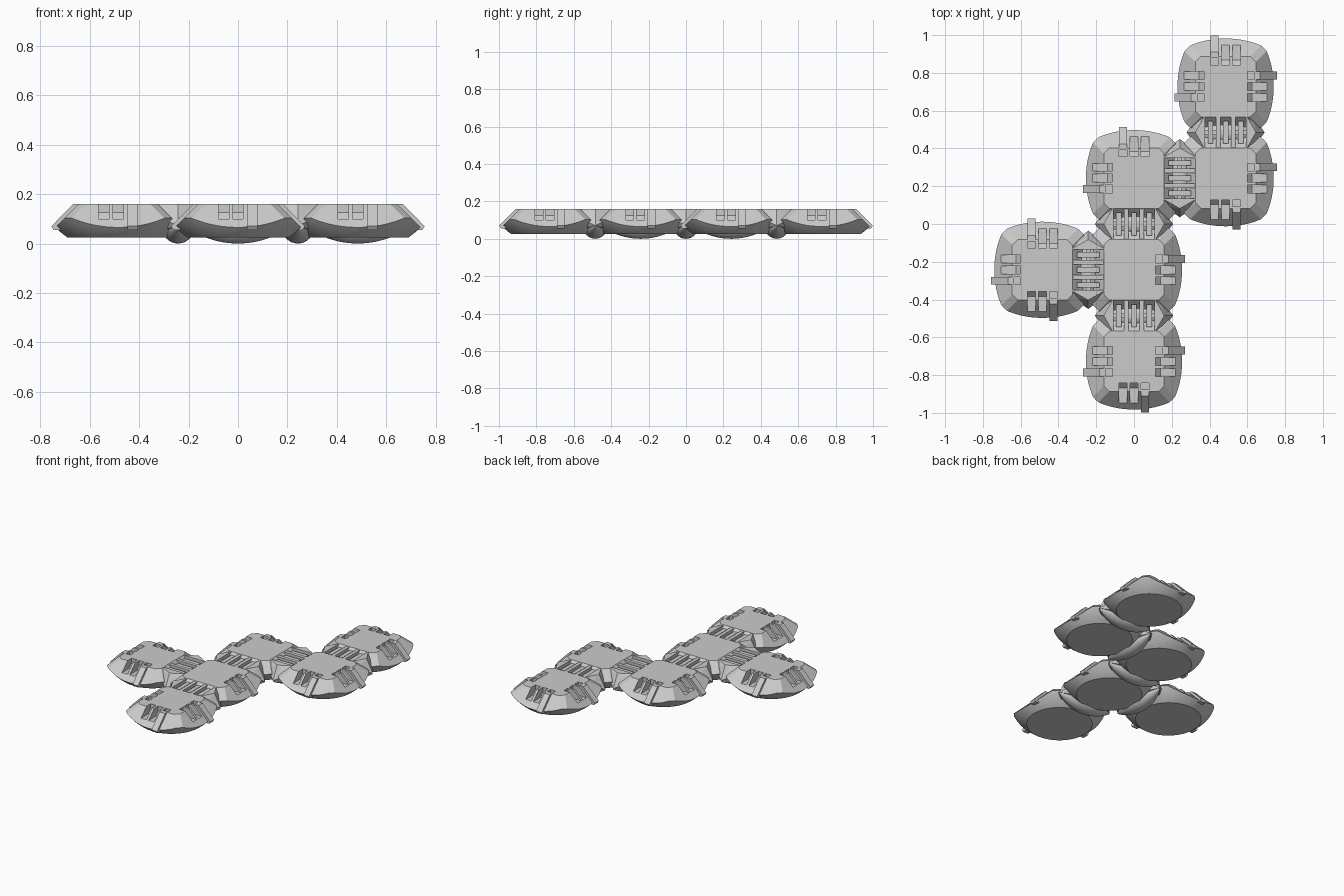
import bpy, bmesh, math
from mathutils import Vector, Matrix

if "Cube" in bpy.data.objects:
    bpy.data.objects.remove(bpy.data.objects["Cube"])

P = 0.485          # tile pitch
R, CZ = 0.36, 0.32  # shell radius and its centre height
TOP, FLOOR, AXIS = 0.16, 0.025, 0.065
TILES = [(1, 1.5), (1, .5), (0, .5), (0, -.5), (0, -1.5), (-1, -.5)]
SIDES = [(0, 1), (-1, 0), (0, -1), (1, 0)]  # each a quarter turn further


def finish(bm, name, smooth=False):
    bmesh.ops.recalc_face_normals(bm, faces=bm.faces)
    me = bpy.data.meshes.new(name)
    bm.to_mesh(me)
    bm.free()
    ob = bpy.data.objects.new(name, me)
    bpy.context.collection.objects.link(ob)
    if smooth:
        bpy.ops.object.select_all(action='DESELECT')
        ob.select_set(True)
        bpy.context.view_layer.objects.active = ob
        bpy.ops.object.shade_smooth_by_angle(angle=math.radians(20))
    return ob


def prism(bm, profile, t, width, mat):
    """Extrude a (distance outward, height) profile across a tile side."""
    a, b = [[bm.verts.new(mat @ Vector((t + s * width / 2, n, z))) for n, z in profile]
            for s in (-1, 1)]
    bm.faces.new(a)
    bm.faces.new(b[::-1])
    for i in range(len(a)):
        j = (i + 1) % len(a)
        bm.faces.new((a[i], b[i], b[j], a[j]))


def box(bm, x0, x1, y0, y1, z0, z1, mat):
    prism(bm, [(y0, z0), (y1, z0), (y1, z1), (y0, z1)], (x0 + x1) / 2, x1 - x0, mat)


def hull(bm, pts, mat):
    vs = [bm.verts.new(mat @ Vector(p)) for p in pts]
    bmesh.ops.convex_hull(bm, input=vs)


def cut(bm, co, no):
    res = bmesh.ops.bisect_plane(bm, geom=bm.verts[:] + bm.edges[:] + bm.faces[:], dist=1e-6,
                                 plane_co=co, plane_no=no, clear_outer=True)
    edges = [e for e in res['geom_cut'] if isinstance(e, bmesh.types.BMEdge)]
    if edges:
        bmesh.ops.edgeloop_fill(bm, edges=edges)


def make_tile(gx, gy, k):
    # Shell segment: sphere sliced by top, bottom, four slanted sides and corner chamfers
    bm = bmesh.new()
    bmesh.ops.create_uvsphere(bm, u_segments=96, v_segments=64, radius=R)
    bmesh.ops.translate(bm, verts=bm.verts, vec=(0, 0, CZ))
    cut(bm, (0, 0, TOP), (0, 0, 1))
    cut(bm, (0, 0, FLOOR), (0, 0, -1))
    for nx, ny in SIDES:
        cut(bm, (0, 0, CZ), (nx, ny, 1))
    for sx in (-1, 1):
        for sy in (-1, 1):
            n = Vector((sx, sy, 2)).normalized()
            cut(bm, Vector((0, 0, CZ)) - n * 0.012, n)
    shift = Matrix.Translation((gx * P, gy * P, 0))
    bm.transform(shift)
    tile = finish(bm, f"shell_tile_{k}", True)

    # Snap slots and tabs on the free sides
    slots, tabs = bmesh.new(), bmesh.new()
    for i, (sx, sy) in enumerate(SIDES):
        if (gx + sx, gy + sy) in TILES:
            continue
        m = shift @ Matrix.Rotation(i * math.pi / 2, 4, 'Z')
        for t in (0, 0.058):
            prism(slots, [(.115, .18), (.115, .125), (.14, .10), (.30, .10), (.30, .18)],
                  t, .042, m)
        prism(slots, [(.115, .18), (.115, .12), (.155, .12), (.155, .18)], -.058, .042, m)
        prism(tabs, [(.15, .10), (.15, TOP), (.182, TOP), (.271, .07), (.262, .055), (.235, .055)],
              -.058, .042, m)
    cutter = finish(slots, "slot_cutter")
    finish(tabs, f"snap_tabs_{k}")
    mod = tile.modifiers.new("slots", 'BOOLEAN')
    mod.operation, mod.solver, mod.object = 'DIFFERENCE', 'EXACT', cutter
    bpy.context.view_layer.objects.active = tile
    bpy.ops.object.modifier_apply(modifier=mod.name)
    bpy.data.objects.remove(cutter)


def make_hinge(cx, cy, turn, k):
    m = Matrix.Translation((cx, cy, 0)) @ Matrix.Rotation(turn, 4, 'Z')
    # Barrel: spindle around the fold axis, following the shell curve
    bm = bmesh.new()
    n, seg, rings = 24, 32, []
    for i in range(n + 1):
        x = -0.205 + 0.41 * i / n
        r = math.sqrt(0.3625 ** 2 - x * x) - 0.2975
        r = max(r, 0.002)
        rings.append([bm.verts.new(m @ Vector((x, r * math.cos(a), AXIS + r * math.sin(a))))
                      for a in (2 * math.pi * j / seg for j in range(seg))])
    for a, b in zip(rings, rings[1:]):
        for j in range(seg):
            bm.faces.new((a[j], a[j - 1], b[j - 1], b[j]))
    bm.faces.new(rings[0])
    bm.faces.new(rings[-1])
    finish(bm, f"hinge_barrel_{k}", True)

    # Faceted end blocks
    bm = bmesh.new()
    for s in (-1, 1):
        pts = [(s * .16, 0, TOP), (s * .207, 0, AXIS + .005), (s * .11, 0, .05)]
        for y in (-1, 1):
            pts += [(s * .108, y * .085, TOP), (s * .112, y * .085, TOP),
                    (s * .145, y * .085, .115), (s * .15, y * .045, .06),
                    (s * .108, y * .06, .06)]
        hull(bm, pts, m)
    finish(bm, f"hinge_ends_{k}")

    # Knuckles and pin in the trough
    bm = bmesh.new()
    box(bm, -.11, .11, -.085, .085, .06, .10, m)
    box(bm, -.11, .11, -.012, .012, .09, .135, m)
    for x in (-.08, 0, .08):
        box(bm, x - .014, x + .014, -.06, .06, .09, .148, m)
    for x in (-.04, .04):
        box(bm, x - .012, x + .012, -.085, .085, .09, .158, m)
    finish(bm, f"hinge_knuckles_{k}")


for k, (gx, gy) in enumerate(TILES):
    make_tile(gx, gy, k)

k = 0
for gx, gy in TILES:
    for sx, sy in ((1, 0), (0, 1)):
        if (gx + sx, gy + sy) in TILES:
            make_hinge((gx + sx / 2) * P, (gy + sy / 2) * P, math.pi / 2 if sx else 0, k)
            k += 1
